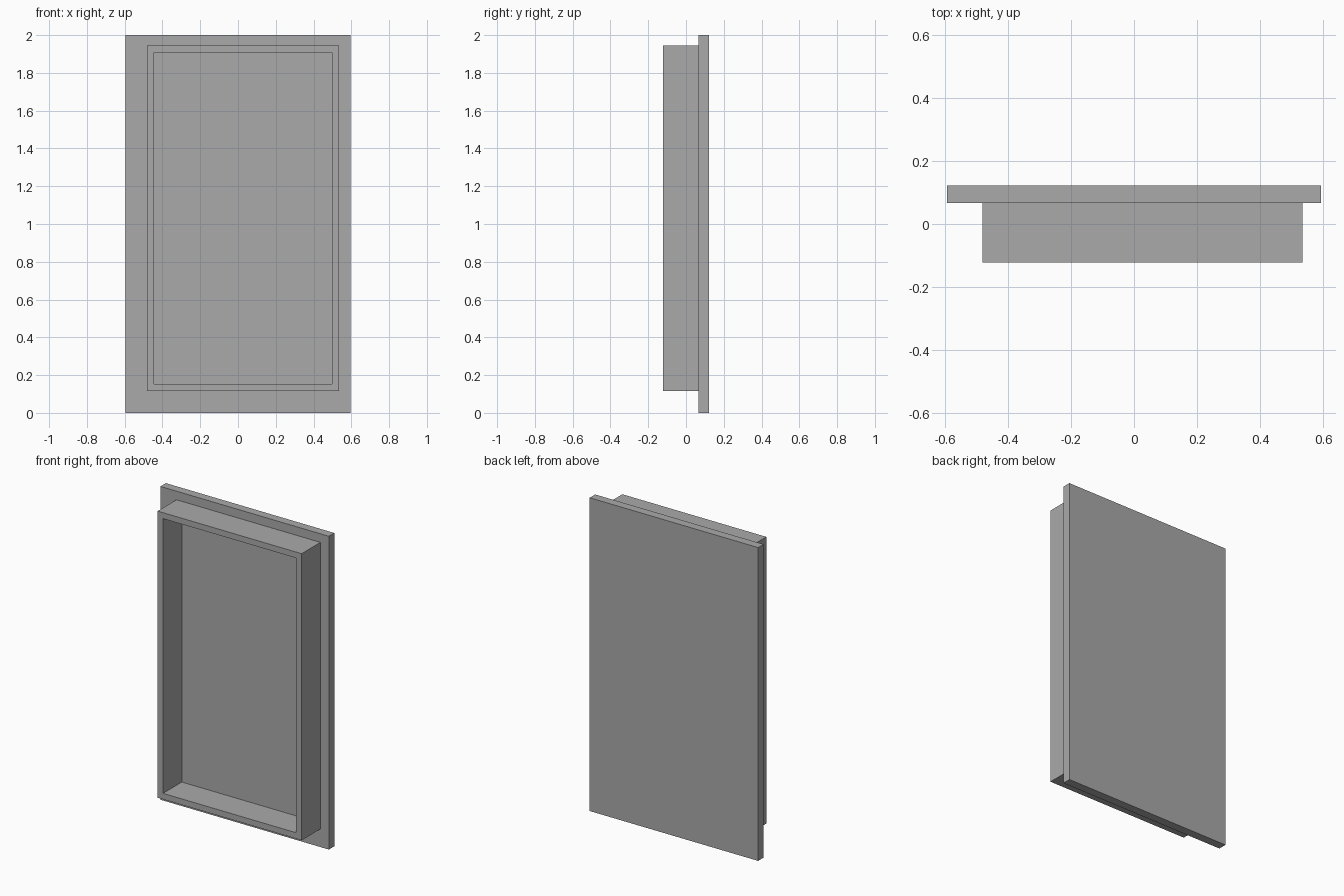
import bpy
import bmesh

cube = bpy.data.objects.get("Cube")
if cube:
    bpy.data.objects.remove(cube, do_unlink=True)

GREY = (0.4, 0.4, 0.4, 1.0)
grey = bpy.data.materials.new("plain grey")
grey.use_nodes = True
grey.diffuse_color = GREY
grey.node_tree.nodes["Principled BSDF"].inputs["Base Color"].default_value = GREY


def slab(name, x, y, z, border=0.0):
    """Box between the given limits; a border turns it into an open frame."""
    bm = bmesh.new()
    bmesh.ops.create_cube(bm, size=1)
    for v in bm.verts:
        v.co = [lo + (c + 0.5) * (hi - lo) for c, (lo, hi) in zip(v.co, (x, y, z))]
    if border:
        # Inset the front and back, then bridge the hole between them
        bm.normal_update()
        ends = [f for f in bm.faces if abs(f.normal.y) > 0.9]
        bmesh.ops.inset_individual(bm, faces=ends, thickness=border)
        rims = [e for f in ends for e in f.edges]
        bmesh.ops.delete(bm, geom=ends, context="FACES_ONLY")
        bmesh.ops.bridge_loops(bm, edges=rims)
    bmesh.ops.recalc_face_normals(bm, faces=bm.faces)
    mesh = bpy.data.meshes.new(name)
    bm.to_mesh(mesh)
    bm.free()
    mesh.materials.append(grey)
    obj = bpy.data.objects.new(name, mesh)
    bpy.context.collection.objects.link(obj)
    return obj


# Flat panel at the back
slab("back_panel", (-0.595, 0.595), (0.067, 0.122), (0, 2))
# Raised rectangular frame, set off-centre on the front
slab("front_frame", (-0.482, 0.535), (-0.122, 0.067), (0.115, 1.945), border=0.054)
